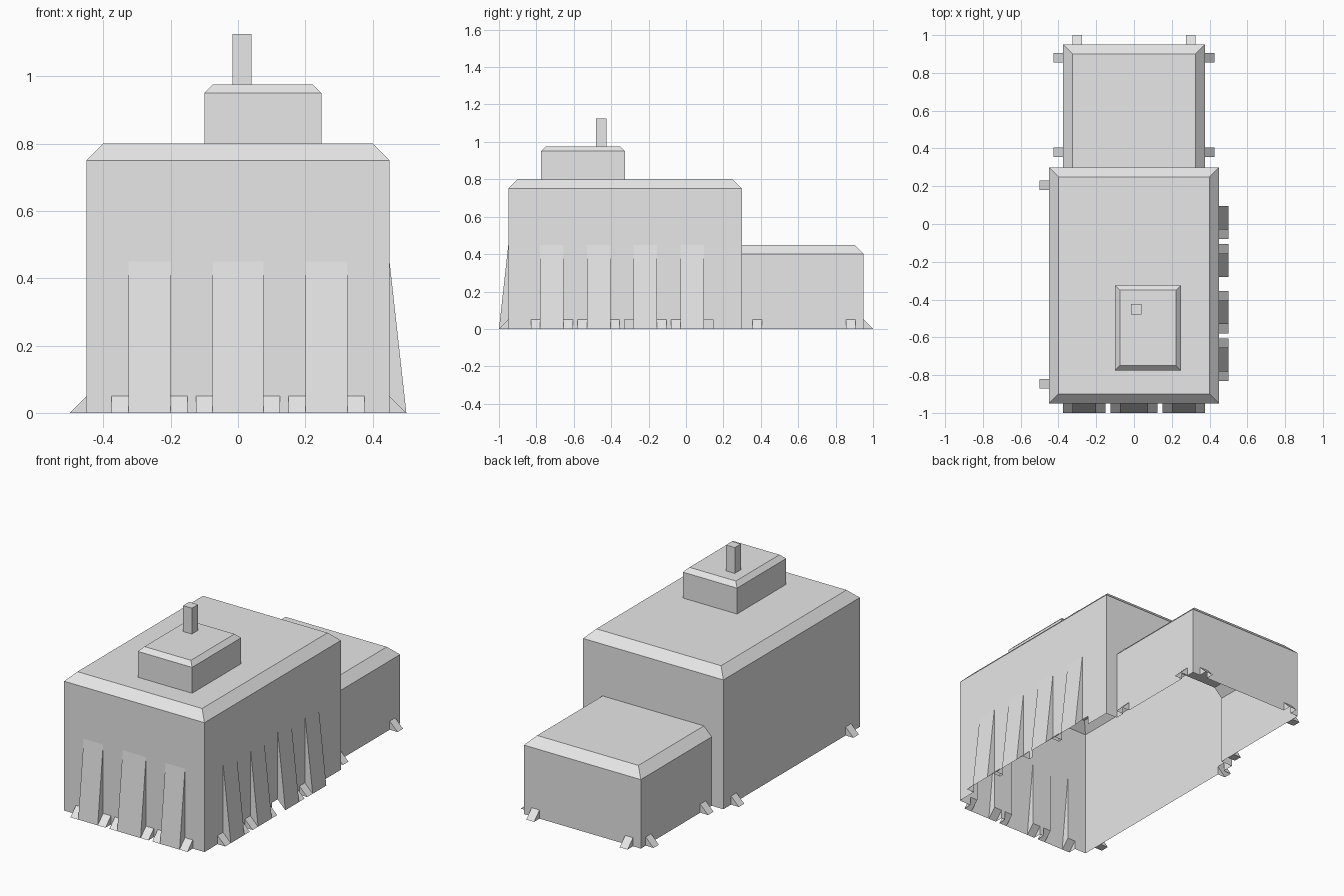
import bpy
import bmesh
from math import radians
from mathutils import Matrix, Vector

cube = bpy.data.objects.get("Cube")
if cube:
    bpy.data.objects.remove(cube, do_unlink=True)

grey = bpy.data.materials.new("plain grey")
grey.use_nodes = True
grey.diffuse_color = (0.8, 0.8, 0.8, 1)
grey.node_tree.nodes["Principled BSDF"].inputs["Base Color"].default_value = (0.8, 0.8, 0.8, 1)

RIGHT, BACK, LEFT, FRONT = 0, 90, 180, -90


def finish(name, bm):
    bmesh.ops.recalc_face_normals(bm, faces=bm.faces)
    mesh = bpy.data.meshes.new(name)
    bm.to_mesh(mesh)
    bm.free()
    mesh.materials.append(grey)
    obj = bpy.data.objects.new(name, mesh)
    bpy.context.scene.collection.objects.link(obj)
    return obj


def block(name, x, y, z, inset=0, top=None):
    """Box over the given ranges, with a bevelled roof edge when top is set."""
    bm = bmesh.new()
    layers = [(0, z[0]), (0, z[1])]
    if top:
        layers.append((inset, top))
    rings = []
    for i, h in layers:
        corners = [(x[0] + i, y[0] + i), (x[1] - i, y[0] + i),
                   (x[1] - i, y[1] - i), (x[0] + i, y[1] - i)]
        rings.append([bm.verts.new((a, b, h)) for a, b in corners])
    bm.faces.new(rings[0])
    bm.faces.new(rings[-1])
    for low, high in zip(rings, rings[1:]):
        for k in range(4):
            n = (k + 1) % 4
            bm.faces.new((low[k], low[n], high[n], high[k]))
    return finish(name, bm)


def prism(name, points, sweep, side):
    """Polygon swept along a vector; local +x points out of the chosen side."""
    bm = bmesh.new()
    face = bm.faces.new([bm.verts.new(p) for p in points])
    new = bmesh.ops.extrude_face_region(bm, geom=[face])["geom"]
    moved = [v for v in new if isinstance(v, bmesh.types.BMVert)]
    bmesh.ops.translate(bm, verts=moved, vec=Vector(sweep))
    bm.transform(Matrix.Rotation(radians(side), 4, "Z"))
    return finish(name, bm)


def combine(target, tool, operation):
    mod = target.modifiers.new("combine", "BOOLEAN")
    mod.operation = operation
    mod.solver = "EXACT"
    mod.object = tool
    bpy.context.view_layer.objects.active = target
    bpy.ops.object.modifier_apply(modifier=mod.name)
    bpy.data.objects.remove(tool, do_unlink=True)


def wedge(side, wall, along, width, height, out=0.05):
    """Sloping support that meets the wall at the given height."""
    sunk = 0.01
    a = along - width / 2
    points = [(wall - sunk, a, 0), (wall + out, a, 0),
              (wall - sunk, a, height * (1 + sunk / out))]
    combine(shell, prism("wedge", points, (0, width, 0), side), "UNION")


def opening(side, along, half, height, corner, inner, outer):
    """Recess with clipped upper corners."""
    outline = [(-half, -0.1), (-half, height - corner), (-half + corner, height),
               (half - corner, height), (half, height - corner), (half, -0.1)]
    points = [(inner, along + a, z) for a, z in outline]
    combine(shell, prism("opening", points, (outer - inner, 0, 0), side), "DIFFERENCE")


# Main hall and rear annex
shell = block("building_shell", (-0.45, 0.45), (-0.95, 0.3), (0, 0.75), 0.05, 0.8)
annex = block("annex", (-0.375, 0.375), (0.2, 0.95), (0, 0.4), 0.05, 0.45)
combine(shell, annex, "UNION")

# Doorway recess with two doors on the left-hand wall
opening(LEFT, 0.325, 0.42, 0.3, 0.05, 0.41, 0.6)
for along in (0.115, 0.535):
    opening(LEFT, along, 0.055, 0.23, 0.025, 0.39, 0.43)

# Door sills
for along in (0.115, 0.535):
    wedge(LEFT, 0.39, along, 0.11, 0.03, 0.045)

# Buttresses, each with a wide foot
for along in (-0.7175, -0.4675, -0.2175, 0.0325):
    wedge(RIGHT, 0.45, along, 0.125, 0.45)
    wedge(RIGHT, 0.45, along, 0.225, 0.05)
for along, width in ((-0.2625, 0.125), (0, 0.15), (0.2625, 0.125)):
    wedge(FRONT, 0.95, along, width, 0.45)
    wedge(FRONT, 0.95, along, width + 0.1, 0.05)

# Small wall feet
for along in (-0.205, 0.845):
    wedge(LEFT, 0.45, along, 0.05, 0.05)
for side in (-1, 1):
    wedge(BACK, 0.95, side * 0.3, 0.05, 0.05)
    for y in (0.38, 0.88):
        wedge(RIGHT if side > 0 else LEFT, 0.375, side * y, 0.05, 0.05)

# Leave the underside open
bm = bmesh.new()
bm.from_mesh(shell.data)
floor = [f for f in bm.faces
         if f.normal.z < -0.9 and f.calc_center_median().z < 0.001]
bmesh.ops.delete(bm, geom=floor, context="FACES")
bm.to_mesh(shell.data)
bm.free()

# Roof house and chimney
block("roof_house", (-0.1, 0.248), (-0.775, -0.325), (0.8, 0.95), 0.025, 0.975)
block("chimney", (-0.016, 0.04), (-0.48, -0.424), (0.975, 1.125))
